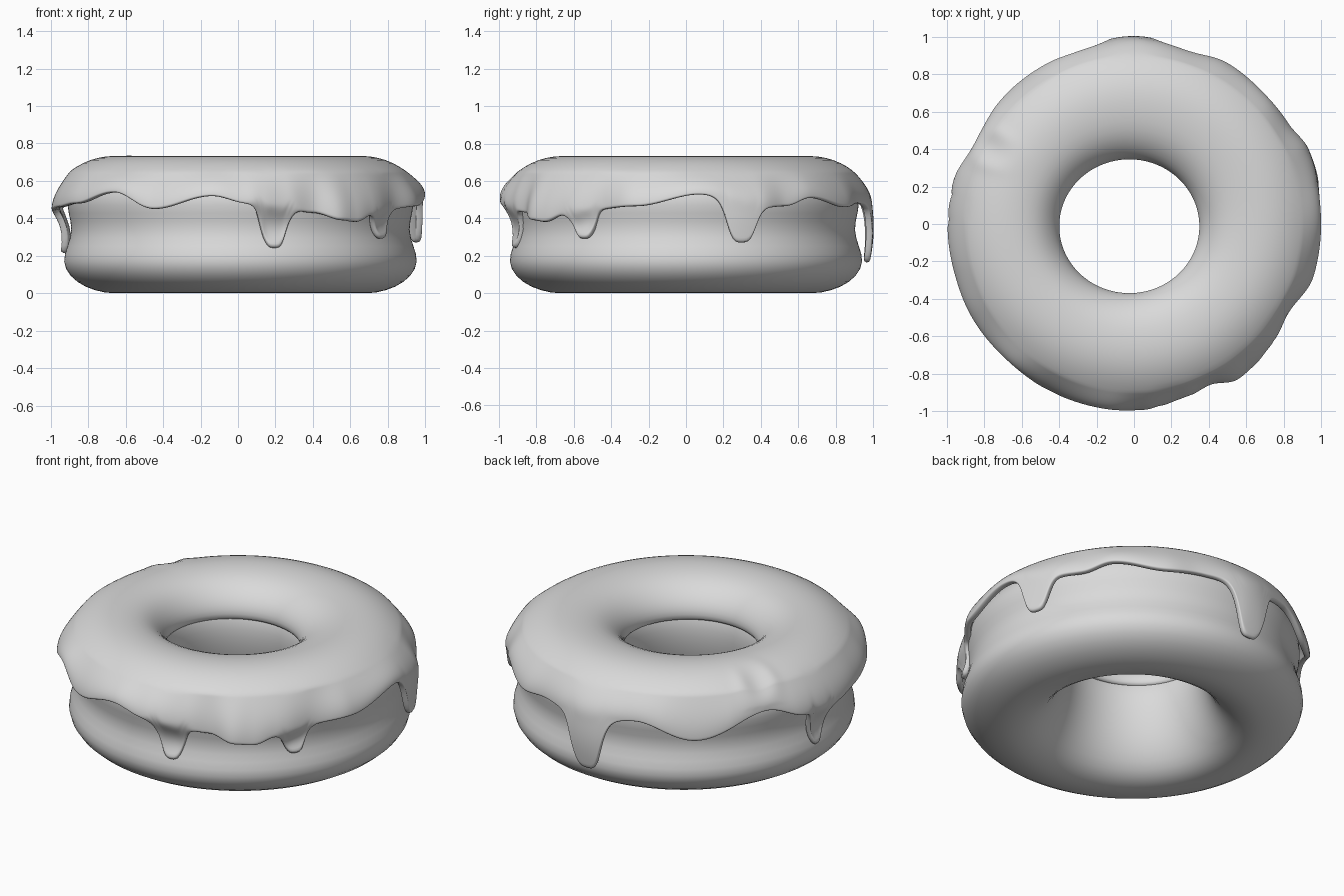
import bpy
from math import sin, cos, pi, radians, hypot, exp

if "Cube" in bpy.data.objects:
    bpy.data.objects.remove(bpy.data.objects["Cube"])

grey = bpy.data.materials.new("plain grey")
grey.use_nodes = True
grey.diffuse_color = (0.7, 0.7, 0.7, 1)
grey.node_tree.nodes["Principled BSDF"].inputs["Base Color"].default_value = (0.7, 0.7, 0.7, 1)


def place(angle, r, z):
    """Polar to model space; the hole is slightly oval and off centre."""
    fade = min(1, max(0, (0.65 - r) / 0.25))
    return (r * cos(angle) - 0.025 * fade,
            r * sin(angle) * (1 - 0.045 * fade) - 0.012 * fade, z)


def ring_object(name, columns, section, closed):
    """Sweep a section, which may change with the angle, around z."""
    rows, verts, faces = 0, [], []
    for i in range(columns):
        degrees = -180 + 360 * i / columns
        points = section(degrees)
        rows = len(points)
        verts += [place(radians(degrees), r, z) for r, z in points]
    for i in range(columns):
        a, b = i * rows, (i + 1) % columns * rows
        for j in range(rows if closed else rows - 1):
            k = (j + 1) % rows
            faces.append((a + j, a + k, b + k, b + j))
    mesh = bpy.data.meshes.new(name)
    mesh.from_pydata(verts, [], faces)
    mesh.materials.append(grey)
    mesh.polygons.foreach_set("use_smooth", [True] * len(faces))
    obj = bpy.data.objects.new(name, mesh)
    bpy.context.collection.objects.link(obj)
    return obj


def subdivide(obj):
    mod = obj.modifiers.new("Smooth", "SUBSURF")
    mod.levels = mod.render_levels = 1


# Dough: squashed ring with a waist between its two halves
dough_profile = [
    (0.65, 0), (0.57, 0.022), (0.5, 0.08), (0.435, 0.19), (0.4, 0.31), (0.385, 0.41),
    (0.388, 0.5), (0.42, 0.58), (0.5, 0.65), (0.65, 0.69), (0.8, 0.66), (0.89, 0.6),
    (0.93, 0.51), (0.92, 0.43), (0.895, 0.34), (0.925, 0.25), (0.953, 0.17),
    (0.915, 0.09), (0.83, 0.03), (0.72, 0)]
dough = ring_object("dough", 96, lambda degrees: dough_profile, True)
dough.location.x = 0.013
subdivide(dough)

# Icing rim: angle, height of the wavy edge, radius
rim = [
    (-180, .44, 1), (-165, .46, .995), (-150, .48, 1), (-132, .54, .995), (-117, .45, 1),
    (-98, .52, 1), (-87, .48, .995), (-74, .45, .97), (-65, .43, .955), (-56, .39, 1.01),
    (-50, .38, 1.005), (-42, .42, .985), (-30, .45, .955), (-16, .465, 1), (5, .53, 1),
    (23, .46, 1.015), (33, .465, .985), (43, .51, .985), (60, .46, .995), (72, .48, .97),
    (90, .48, .995), (108, .5, .97), (128, .4, .985), (153, .525, .955), (168, .45, .995),
    (180, .44, 1)]

# Drips: angle, half width, tip height, tip radius, dip into the waist
drips = [(-78, 4.5, .25, .955, .04), (-35.5, 4.2, .3, .96, .025), (17.3, 4.7, .27, 1.015, 0),
         (91, 5.7, .16, .982, -.015), (175, 3.5, .22, .955, .04)]


def rim_at(degrees):
    for (a, za, ra), (b, zb, rb) in zip(rim, rim[1:]):
        if a <= degrees <= b:
            t = (1 - cos(pi * (degrees - a) / (b - a))) / 2
            return za + (zb - za) * t, ra + (rb - ra) * t


icing_top = [(.38, .51), (.37, .55), (.385, .6), (.42, .65), (.48, .7), (.56, .728),
             (.66, .737), (.75, .726), (.83, .697)]
dent_angle, dent_radius = radians(152), 0.87


def icing_section(degrees):
    base, radius = rim_at(degrees)
    edge, tip, tip_radius, dip = base, base - 0.1, radius, 0
    for angle, width, height, r, waist in drips:
        u = abs((degrees - angle + 180) % 360 - 180) / width
        if u < 3:
            edge = base - (base - height) / (1 + u ** 5)
            tip, tip_radius, dip = height, r, waist
    radius -= max(0, 0.46 - base) * 0.15
    points = list(icing_top)
    steps = 15
    for i in range(steps + 1):
        z = 0.655 + (edge - 0.655) * i / steps
        if z >= base:
            r = 0.895 + (radius - 0.895) * sin(pi / 2 * (0.655 - z) / (0.655 - base))
        else:
            s = (base - z) / (base - tip)
            r = radius + (tip_radius - radius) * s - dip * sin(pi * s)
        points.append((r, z))
    # Small crater on the shoulder
    dented = []
    for r, z in points:
        a = radians(degrees)
        d = hypot(r * cos(a) - dent_radius * cos(dent_angle),
                  r * sin(a) - dent_radius * sin(dent_angle))
        if z > 0.55:
            z += 0.008 * exp(-((d - 0.1) / 0.04) ** 2) - 0.018 * exp(-(d / 0.06) ** 2)
        dented.append((r, z))
    return dented


# Icing: thin sheet thickened inwards, with a rounded edge
icing = ring_object("icing", 270, icing_section, False)
shell = icing.modifiers.new("Thickness", "SOLIDIFY")
shell.thickness = 0.035
shell.offset = -1
subdivide(icing)
